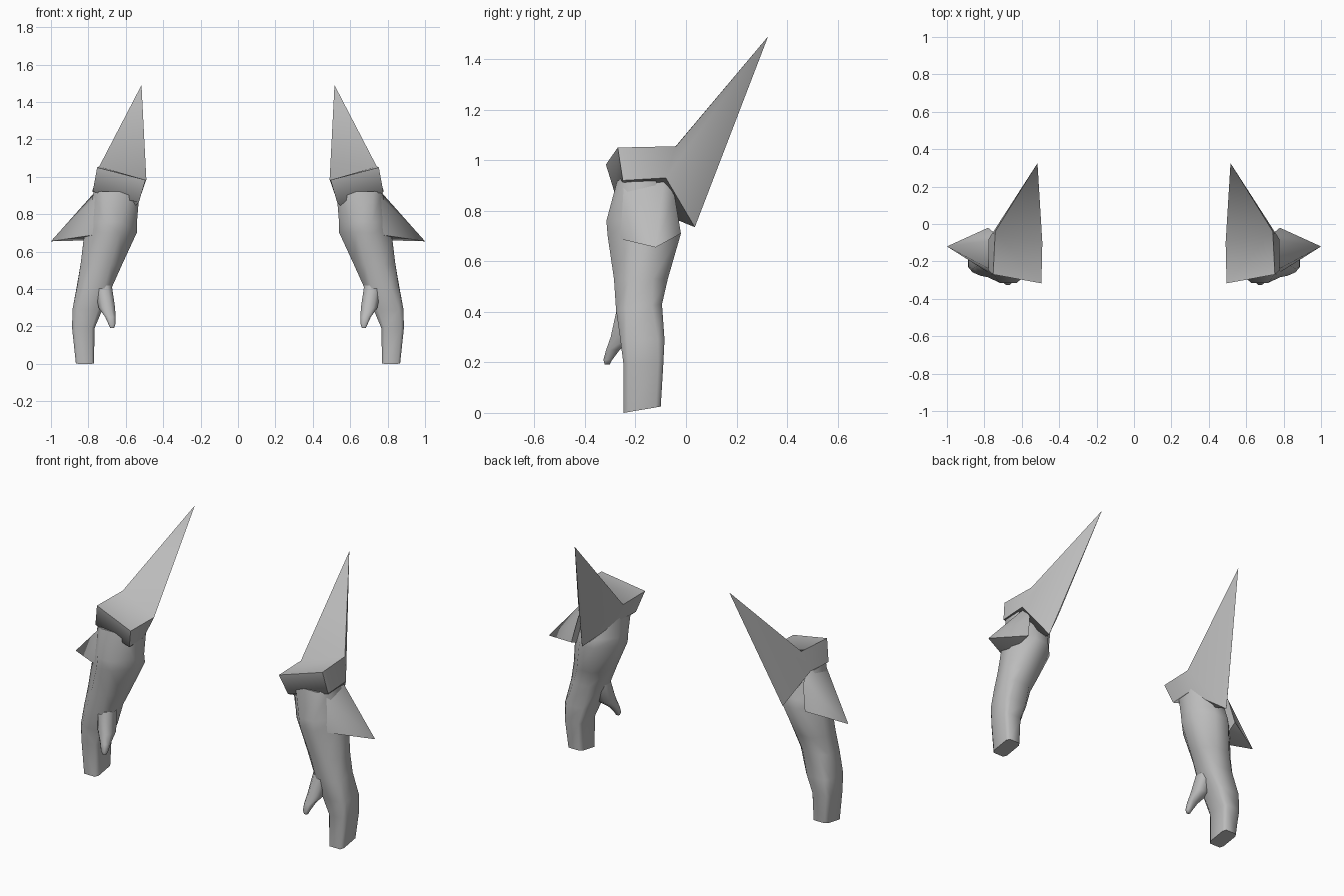
import bpy

grey = bpy.data.materials.new("plain_grey")
grey.diffuse_color = (0.5, 0.5, 0.5, 1)


def make(name, verts, faces, smooth_angle):
    """Mesh for the +x side, mirrored to the other side."""
    me = bpy.data.meshes.new(name)
    me.from_pydata(verts, [], faces)
    me.materials.append(grey)
    ob = bpy.data.objects.new(name, me)
    bpy.context.collection.objects.link(ob)
    bpy.context.view_layer.objects.active = ob
    ob.select_set(True)
    bpy.ops.object.shade_smooth_by_angle(angle=smooth_angle)
    ob.select_set(False)
    ob.modifiers.new("mirror", 'MIRROR').use_axis = (True, False, False)
    return ob


def bridge(n, rings):
    """Quads joining consecutive rings of n points."""
    return [(r * n + i, r * n + (i + 1) % n, (r + 1) * n + (i + 1) % n, (r + 1) * n + i)
            for r in range(rings - 1) for i in range(n)]


def loft(name, rows, smooth_angle):
    """Stack of chamfered boxes: z, x0, x1, y0, y1, rise towards the back, chamfer."""
    verts = []
    for z, x0, x1, y0, y1, rise, cut in rows:
        cx, cy = (x1 - x0) * cut, (y1 - y0) * cut
        for x, y in ((x0 + cx, y0), (x1 - cx, y0), (x1, y0 + cy), (x1, y1 - cy),
                     (x1 - cx, y1), (x0 + cx, y1), (x0, y1 - cy), (x0, y0 + cy)):
            verts.append((x, y, z + rise * (y - y0) / (y1 - y0)))
    n = len(rows)
    faces = bridge(8, n) + [tuple(range(7, -1, -1)), tuple(range(8 * n - 8, 8 * n))]
    return make(name, verts, faces, smooth_angle)


# forearm and mitten hand
loft("arm", [
    (0.00, 0.77, 0.867, -0.247, -0.10, 0.025, 0.13),
    (0.19, 0.767, 0.887, -0.247, -0.09, 0, 0.13),
    (0.29, 0.725, 0.885, -0.26, -0.085, 0, 0.15),
    (0.41, 0.672, 0.86, -0.277, -0.095, 0.02, 0.22),
    (0.53, 0.62, 0.842, -0.285, -0.072, 0, 0.28),
    (0.70, 0.54, 0.82, -0.31, -0.02, 0.01, 0.33),
    (0.76, 0.54, 0.805, -0.315, -0.03, 0, 0.33),
    (0.92, 0.527, 0.772, -0.272, -0.083, 0, 0.2)], 1.2)

# thumb
loft("thumb", [
    (0.192, 0.662, 0.684, -0.322, -0.302, 0, 0.25),
    (0.21, 0.656, 0.692, -0.327, -0.292, 0, 0.25),
    (0.25, 0.655, 0.71, -0.316, -0.262, 0, 0.25),
    (0.30, 0.657, 0.745, -0.298, -0.20, 0, 0.25),
    (0.42, 0.675, 0.77, -0.272, -0.16, 0, 0.25)], 1.2)

# pointed fin on the outer side of the forearm
fin = [(1.0, -0.12, 0.655), (0.73, -0.265, 0.925), (0.755, -0.087, 0.93),
       (0.75, -0.045, 0.86), (0.78, -0.02, 0.71), (0.80, -0.14, 0.66), (0.765, -0.268, 0.69)]
make("side_fin", fin,
     [(0, i, i % 6 + 1)[::-1] for i in range(1, 7)] + [(1, 2, 3, 4, 5, 6)], 1.2)

# closed cuff whose back is drawn up into a tall spike
cuff = [(0.53, -0.28, 0.863), (0.777, -0.25, 0.92), (0.777, -0.08, 0.93),
        (0.67, 0.035, 0.735), (0.53, -0.14, 0.87),
        (0.495, -0.317, 0.983), (0.753, -0.27, 1.05), (0.742, -0.04, 1.055),
        (0.516, 0.325, 1.49), (0.49, -0.10, 0.985)]
make("spiked_cuff", cuff,
     bridge(5, 2) + [(5, 6, 7, 9), (9, 7, 8), (4, 3, 2, 1, 0)], 1.3)
